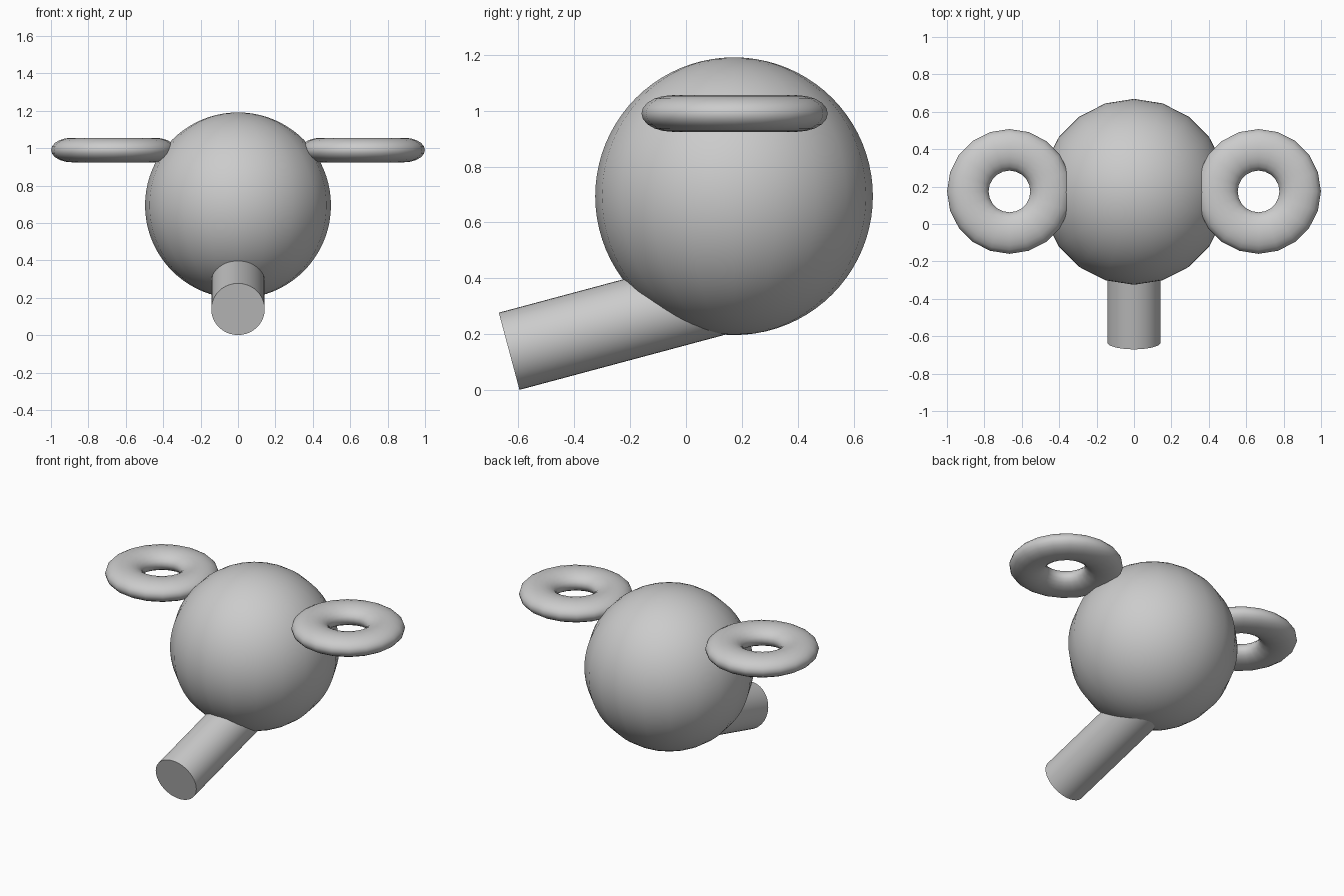
import bpy
from math import radians, sin, cos

if "Cube" in bpy.data.objects:
    bpy.data.objects.remove(bpy.data.objects["Cube"])


def finish(obj, name):
    obj.name = name
    bpy.ops.object.shade_smooth_by_angle(angle=radians(35))


# Round body
bpy.ops.mesh.primitive_uv_sphere_add(segments=20, ring_count=40, radius=0.497,
                                     location=(0, 0.172, 0.694))
finish(bpy.context.object, "body")

# Flattened rings on both sides
for side, label in ((-1, "left"), (1, "right")):
    bpy.ops.mesh.primitive_torus_add(major_segments=20, minor_segments=20,
                                     major_radius=0.2225, minor_radius=0.111,
                                     location=(side * 0.666, 0.174, 0.99))
    ring = bpy.context.object
    ring.scale.z = 0.59
    bpy.ops.object.transform_apply(location=False, rotation=False, scale=True)
    finish(ring, label + "_ring")

# Spout sloping down to the front
tilt, length = radians(15), 0.9
bpy.ops.mesh.primitive_cylinder_add(
    vertices=40, radius=0.143, depth=length,
    location=(0, -0.633 + cos(tilt) * length / 2, 0.139 + sin(tilt) * length / 2),
    rotation=(radians(-75), 0, 0))
spout = bpy.context.object
finish(spout, "spout")
